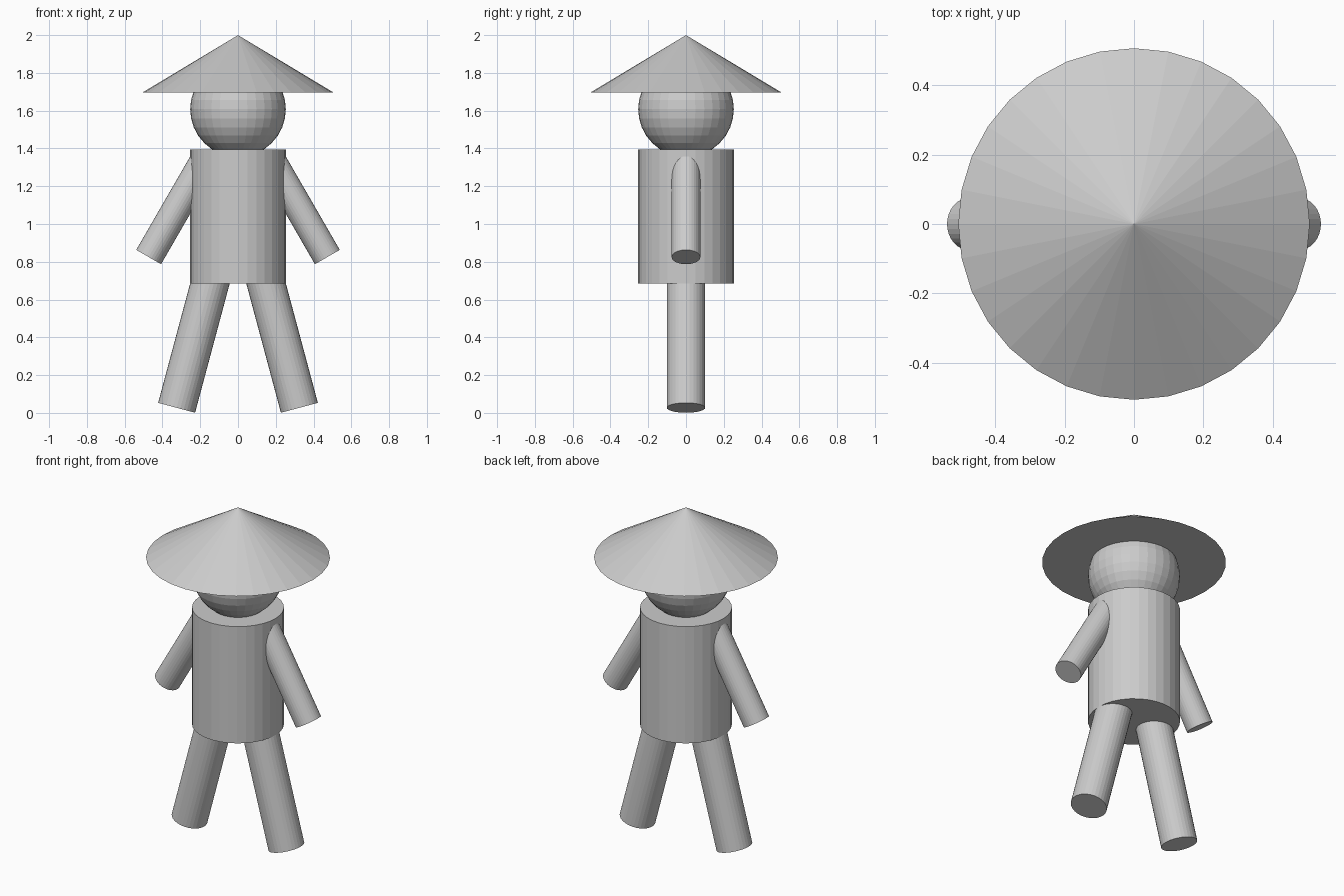
import bpy
from math import radians
from mathutils import Vector, Matrix

cube = bpy.data.objects.get("Cube")
if cube:
    bpy.data.objects.remove(cube, do_unlink=True)

grey = bpy.data.materials.new("plain grey")
grey.use_nodes = True
GREY = (0.6, 0.6, 0.6, 1)
grey.diffuse_color = GREY
grey.node_tree.nodes["Principled BSDF"].inputs["Base Color"].default_value = GREY

U = 0.1013  # the figure's basic module


def finish(name):
    obj = bpy.context.object
    obj.name = name
    obj.data.materials.append(grey)
    return obj


def limb(name, foot, angle, radius, length):
    """Cylinder rising from the centre of its lower end, leaning by angle about y."""
    axis = Matrix.Rotation(angle, 3, 'Y') @ Vector((0, 0, 1))
    bpy.ops.mesh.primitive_cylinder_add(
        vertices=32, radius=radius, depth=length,
        location=Vector(foot) + axis * length / 2, rotation=(0, angle, 0))
    return finish(name)


# Torso
bpy.ops.mesh.primitive_cylinder_add(vertices=32, radius=2.5 * U, depth=7 * U,
                                    location=(0, 0, 1.039))
finish("torso")

# Head
bpy.ops.mesh.primitive_uv_sphere_add(segments=32, ring_count=16, radius=2.5 * U,
                                     location=(0, 0, 1.608))
finish("head")

# Conical hat with a closed underside
bpy.ops.mesh.primitive_cone_add(vertices=32, radius1=5 * U, radius2=0, depth=3 * U,
                                location=(0, 0, 2 - 1.5 * U))
finish("hat")

# Arms and legs, spread to both sides
for side, sign in (("left", 1), ("right", -1)):
    limb(side + "_arm", (sign * 0.473, 0, 0.825), -sign * radians(30), 0.75 * U, 6 * U)
    limb(side + "_leg", (sign * 0.325, 0, 0.027), -sign * radians(15), U, 7.5 * U)
